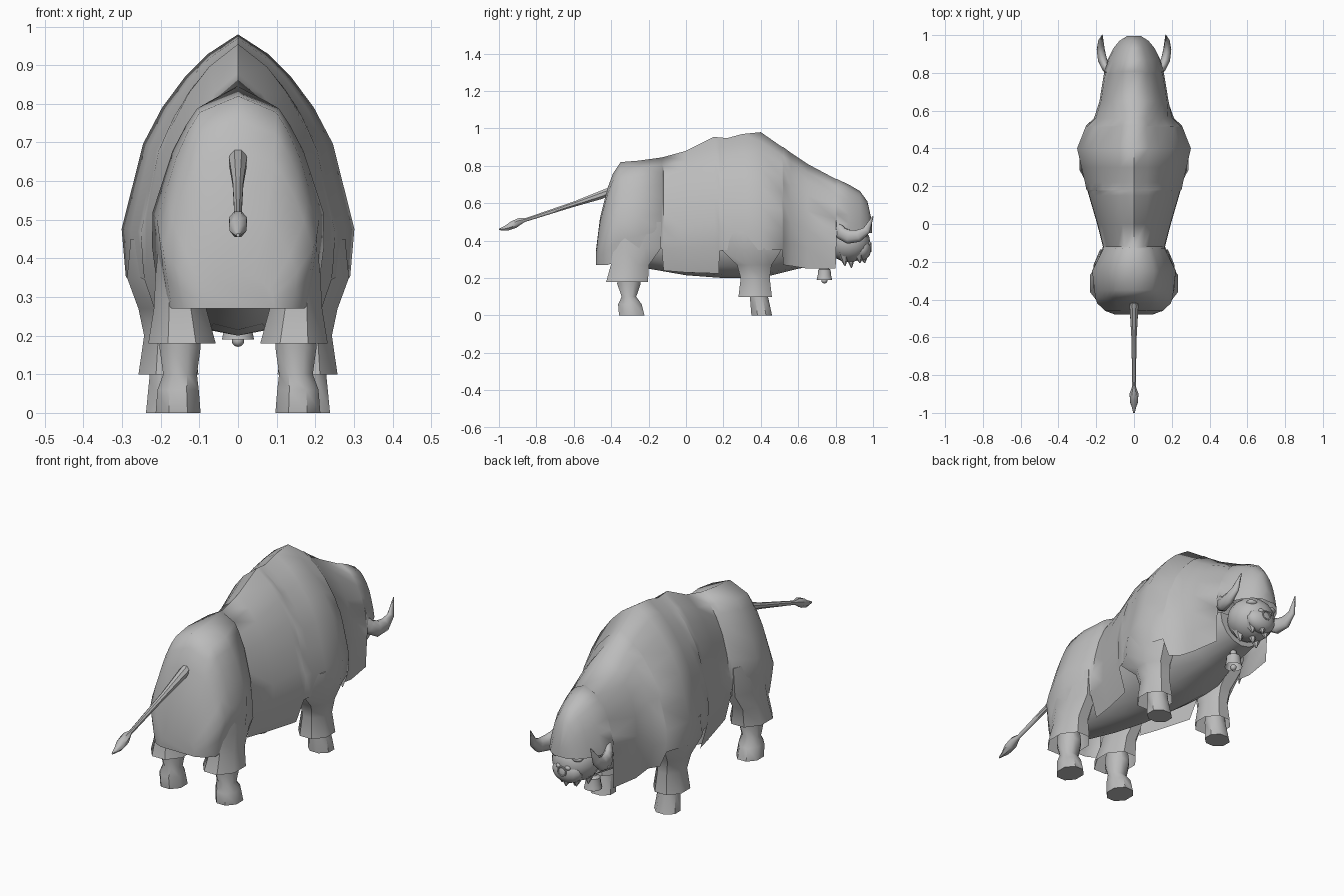
import bpy, bmesh, math
from mathutils import Vector

cube = bpy.data.objects.get("Cube")
if cube:
    bpy.data.objects.remove(cube, do_unlink=True)

grey = bpy.data.materials.new("plain grey")
grey.use_nodes = True
grey.diffuse_color = (0.5, 0.5, 0.5, 1)
grey.node_tree.nodes["Principled BSDF"].inputs["Base Color"].default_value = (0.5, 0.5, 0.5, 1)


def finish(name, bm, angle=40):
    bmesh.ops.recalc_face_normals(bm, faces=bm.faces[:])
    mesh = bpy.data.meshes.new(name)
    bm.to_mesh(mesh)
    bm.free()
    obj = bpy.data.objects.new(name, mesh)
    bpy.context.collection.objects.link(obj)
    mesh.materials.append(grey)
    bpy.ops.object.select_all(action='DESELECT')
    bpy.context.view_layer.objects.active = obj
    obj.select_set(True)
    bpy.ops.object.shade_smooth_by_angle(angle=math.radians(angle))
    return obj


def loft(name, rings, closed=True, caps=(True, True), angle=40):
    """Skin a list of equally sized point rings."""
    bm = bmesh.new()
    rows = [[bm.verts.new(p) for p in ring] for ring in rings]
    n = len(rows[0])
    for a, b in zip(rows, rows[1:]):
        for i in range(n if closed else n - 1):
            j = (i + 1) % n
            bm.faces.new((a[i], a[j], b[j], b[i]))
    for row, cap in zip((rows[0], rows[-1]), caps):
        if cap:
            bm.faces.new(row)
    return finish(name, bm, angle)


def oval(c, u, v, n=8):
    """Ring around c with half axes u and v."""
    c, u, v = Vector(c), Vector(u), Vector(v)
    return [c + u * math.cos(t) + v * math.sin(t)
            for t in ((i + 0.5) * math.tau / n for i in range(n))]


def ellipsoid(name, centre, radii, seg=16):
    bm = bmesh.new()
    bmesh.ops.create_uvsphere(bm, u_segments=seg, v_segments=10, radius=1)
    for v in bm.verts:
        v.co = Vector(a * r + c for a, r, c in zip(v.co, radii, centre))
    return finish(name, bm, 60)


# Shaggy coat: half profiles as (depth from top, width) fractions
RUMP = [(0, 0), (.068, .46), (.21, .7), (.57, 1), (.8, .93), (1, .85)]
HUMP = [(0, 0), (.08, .3), (.2, .57), (.365, .8), (.69, 1), (.84, .97), (1, .8)]
HEAD = [(0, 0), (.045, .32), (.12, .55), (.25, .77), (.5, 1), (1, .95)]


def width_at(profile, u):
    for (a, wa), (b, wb) in zip(profile, profile[1:]):
        if u <= b:
            return wa + (wb - wa) * (u - a) / (b - a)
    return profile[-1][1]


def coat_ring(y, top, half, hem):
    profile = RUMP if y < -.125 else HUMP if y < .6 else HEAD
    side = []
    for s in (0, .08, .17, .3, .45, .62, .8, 1):
        z = top + (hem - top) * s
        side.append((half * width_at(profile, (top - z) / (top - .24)), z))
    return ([Vector((-x, y, z)) for x, z in reversed(side[1:])]
            + [Vector((x, y, z)) for x, z in side])


# Stations along the back: y, ridge height, half width, hem height
COAT = [(-.48, .36, .1, .27), (-.46, .52, .155, .27), (-.42, .68, .195, .27),
        (-.39, .76, .205, .28), (-.35, .82, .212, .3), (-.25, .828, .23, .33),
        (-.13, .845, .172, .36), (-.12, .847, .168, .24), (0, .88, .2, .23),
        (.15, .955, .245, .225), (.175, .952, .252, .225), (.18, .952, .253, .345),
        (.22, .948, .262, .35), (.3, .97, .28, .35), (.4, .98, .303, .35),
        (.515, .9, .26, .35), (.52, .9, .258, .27), (.56, .87, .215, .265),
        (.65, .81, .185, .25), (.8, .73, .16, .25), (.805, .73, .16, .43),
        (.87, .7, .14, .44), (.93, .665, .11, .44), (.97, .61, .08, .44),
        (.995, .5, .05, .44)]
loft("coat", [coat_ring(*s) for s in COAT], closed=False, angle=62)

# Belly and neck under the coat: y, half width, underside height
BELLY = [(-.4, .12, .3), (-.2, .14, .25), (0, .165, .215), (.2, .2, .2),
         (.4, .23, .2), (.6, .165, .25), (.8, .13, .28)]
rings = []
for y, w, low in BELLY:
    rings.append([Vector((w * math.cos(t), y, .42 + (.42 - low) * math.sin(t)))
                  for t in (-math.pi * i / 8 for i in range(9))])
loft("belly", rings, closed=False, angle=50)


# Legs: rows of z, x centre, y centre, x radius, y radius
def leg_part(name, rows, caps):
    for word, s in (("left", 1), ("right", -1)):
        rings = [oval((s * x, y, z), (rx * 1.05, 0, 0), (0, ry * 1.05, 0))
                 for z, x, y, rx, ry in rows]
        loft(f"{word}_{name}", rings, caps=caps, angle=45)


leg_part("hind_thigh", [(.5, .15, -.27, .05, .14), (.36, .155, -.27, .06, .14),
                        (.27, .15, -.3, .07, .105), (.18, .145, -.315, .09, .115)],
         (True, False))
leg_part("hind_hoof", [(.28, .15, -.305, .045, .05), (.17, .15, -.305, .055, .065),
                       (.1, .15, -.305, .045, .04), (.06, .155, -.3, .055, .065),
                       (0, .155, -.29, .06, .07)], (True, True))
leg_part("front_leg", [(.45, .2, .35, .08, .17), (.35, .2, .35, .09, .165),
                       (.27, .188, .365, .072, .095), (.2, .18, .37, .065, .08),
                       (.1, .18, .37, .08, .092)], (True, False))
leg_part("front_hoof", [(.2, .18, .39, .045, .045), (.1, .18, .39, .05, .05),
                        (0, .18, .405, .06, .057)], (True, True))

# Tail with a tuft: y, height, radius
TAIL = [(-.38, .675, .018), (-.44, .65, .025), (-.6, .595, .015), (-.86, .51, .01),
        (-.9, .495, .025), (-.94, .48, .023), (-.97, .468, .012), (-1, .46, .004)]
loft("tail", [oval((0, y, z), (r, 0, 0), (0, r * .34, r * 1.15)) for y, z, r in TAIL])

# Face below the fringe
ellipsoid("face", (0, .87, .39), (.115, .115, .105))
ellipsoid("muzzle", (0, .94, .355), (.08, .05, .06))
for s, word in ((1, "left"), (-1, "right")):
    ellipsoid(f"{word}_nostril", (s * .025, .975, .385), (.016, .014, .012), 8)
    ellipsoid(f"{word}_brow", (s * .055, .945, .43), (.03, .025, .015), 10)
    # Upswept horn: x, y, z, radius
    horn = [(.135, .81, .475, .026), (.15, .83, .44, .036), (.167, .87, .42, .04),
            (.176, .92, .425, .035), (.176, .965, .455, .023), (.168, 1, .53, .003)]
    pts = [Vector((s * x, y, z)) for x, y, z, r in horn]
    rings = []
    for i, p in enumerate(pts):
        along = (pts[min(i + 1, len(pts) - 1)] - pts[max(i - 1, 0)]).normalized()
        out = along.cross(Vector((0, 0, 1))).normalized()
        r = horn[i][3]
        rings.append(oval(p, out * r * .65, along.cross(out) * r))
    loft(f"{word}_horn", rings, angle=60)

# Nose ring
loops = []
for i in range(17):
    t = math.tau * i / 16
    d = Vector((math.cos(t), 0, math.sin(t)))
    loops.append(oval(Vector((0, .988, .365)) + d * .022, d * .004, (0, .004, 0), 6))
loft("nose_ring", loops, caps=(False, False))

# Beard of hanging tufts
for i, (x, y, low) in enumerate([(0, .955, .28), (.04, .93, .28), (-.04, .93, .28),
                                 (0, .885, .255), (.05, .85, .265), (-.05, .85, .265)]):
    loft(f"beard_tuft_{i + 1}", [oval((x, y - .01, .34), (.042, 0, 0), (0, .038, 0), 6),
                                 oval((x, y, low), (.003, 0, 0), (0, .003, 0), 6)])

# Bell under the neck: height, radius
BELL = [(.29, .012), (.255, .018), (.245, .034), (.215, .037), (.2, .041), (.19, .043)]
loft("bell", [oval((0, .74, z), (r, 0, 0), (0, r, 0), 12) for z, r in BELL],
     caps=(True, False))
ellipsoid("bell_clapper", (0, .74, .187), (.016, .016, .016), 8)
